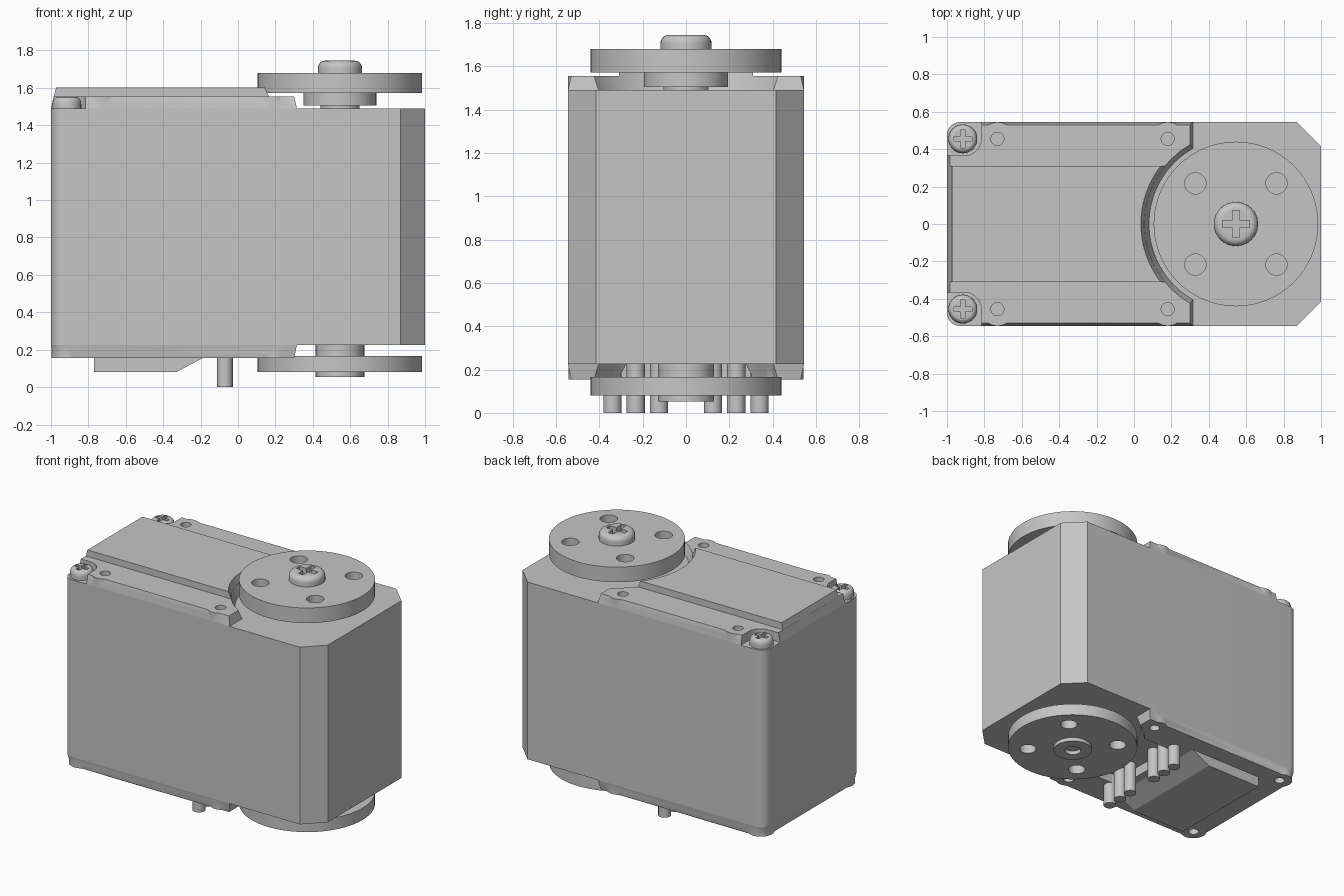
import bpy
import bmesh
from math import sin, cos, acos, pi, radians

if "Cube" in bpy.data.objects:
    bpy.data.objects.remove(bpy.data.objects["Cube"])

grey = bpy.data.materials.new("housing grey")
grey.use_nodes = True
COLOUR = (0.56, 0.56, 0.56, 1)
grey.diffuse_color = COLOUR
grey.node_tree.nodes["Principled BSDF"].inputs["Base Color"].default_value = COLOUR

AXIS = 0.545      # x of the output shaft
SIDE = 0.545      # half width of the case
EDGE = 0.315      # x where the cover plates end
HOLE_Y = 0.455    # y of the cover screws and pilot holes


def finish(name, bm):
    bmesh.ops.recalc_face_normals(bm, faces=bm.faces)
    mesh = bpy.data.meshes.new(name)
    bm.to_mesh(mesh)
    bm.free()
    mesh.materials.append(grey)
    obj = bpy.data.objects.new(name, mesh)
    bpy.context.collection.objects.link(obj)
    return obj


def loft(name, *sections):
    """Solid through matching outlines, each given as (outline, z)."""
    bm = bmesh.new()
    rings = [[bm.verts.new((x, y, z)) for x, y in pts] for pts, z in sections]
    for low, high in zip(rings, rings[1:]):
        for i in range(len(low)):
            bm.faces.new((low[i - 1], low[i], high[i], high[i - 1]))
    bm.faces.new(rings[0])
    bm.faces.new(rings[-1])
    return finish(name, bm)


def arc(x, y, r, a, b, n):
    return [(x + r * cos(radians(a + (b - a) * i / n)),
             y + r * sin(radians(a + (b - a) * i / n))) for i in range(n + 1)]


def cylinder(name, x, y, r, z0, z1, n=32):
    ring = arc(x, y, r, 0, 360, n)[:-1]
    return loft(name, (ring, z0), (ring, z1))


def box(name, x0, x1, y0, y1, z0, z1):
    ring = [(x0, y0), (x1, y0), (x1, y1), (x0, y1)]
    return loft(name, (ring, z0), (ring, z1))


def combine(obj, operation, tools):
    """Boolean each tool into obj, then discard the tool."""
    for tool in tools:
        mod = obj.modifiers.new("bool", "BOOLEAN")
        mod.operation, mod.object, mod.solver = operation, tool, "EXACT"
        bpy.context.view_layer.objects.active = obj
        bpy.ops.object.modifier_apply(modifier=mod.name)
        bpy.data.objects.remove(tool)


def smooth(obj):
    bpy.ops.object.select_all(action="DESELECT")
    obj.select_set(True)
    bpy.context.view_layer.objects.active = obj
    bpy.ops.object.shade_smooth_by_angle(angle=radians(30))


def back_corners(inset, side=SIDE, r=0.07):
    """Rounded corners at the -x end, running from +y to -y."""
    x, y = -1 + inset + r, side - inset - r
    return arc(x, y, r, 90, 180, 8) + arc(x, -y, r, 180, 270, 8)


def plate_outline(inset, bite):
    """Cover plate with a round bite left clear for the output disc."""
    end = EDGE - inset
    a = 180 / pi * acos((AXIS - end) / bite)
    return (arc(AXIS, 0, bite, 180 + a, 180 - a, 32) + [(end, SIDE - inset)]
            + back_corners(inset) + [(end, inset - SIDE)])


def screw(name, x, y, r, z0, z1):
    """Domed cross-head screw."""
    h = z1 - z0
    sections = [(r, z0)]
    for i in range(7):
        t = pi / 2 * i / 6
        sections.append((r * (0.68 + 0.32 * cos(t)), z0 + h * (0.4 + 0.6 * sin(t))))
    head = loft(name, *[(arc(x, y, s, 0, 360, 32)[:-1], z) for s, z in sections])
    long, thin = r * 0.62, r * 0.16
    combine(head, "DIFFERENCE", [
        box("slot", x - long, x + long, y - thin, y + thin, z1 - 0.6 * h, z1 + h),
        box("slot", x - thin, x + thin, y - long, y + long, z1 - 0.6 * h, z1 + h)])
    smooth(head)


def bolt_holes(z0, z1):
    return [cylinder("hole", AXIS + sx * 0.217, sy * 0.217, 0.057, z0, z1)
            for sx in (-1, 1) for sy in (-1, 1)]


# Main case: rounded at one end, chamfered at the other
case_ring = back_corners(0) + [(0.87, -SIDE), (1, -0.415), (1, 0.415), (0.87, SIDE)]
smooth(loft("main_case", (case_ring, 0.225), (case_ring, 1.49)))

# Top cover with raised bosses, screw pockets and pilot holes
top = loft("top_cover", (plate_outline(0, 0.465), 1.49), (plate_outline(0.015, 0.49), 1.555))
spots = [(x, s * HOLE_Y) for x in (-0.73, 0.18) for s in (-1, 1)]
combine(top, "UNION", [cylinder("boss", x, y, 0.09, 1.49, 1.555) for x, y in spots])
pocket = [(-1.1, 0.365), (-0.91, 0.365)] + arc(-0.91, 0.46, 0.095, -90, 0, 8)[1:] \
    + [(-0.815, 0.6), (-1.1, 0.6)]
cuts = []
for s in (-1, 1):
    ring = [(x, s * y) for x, y in pocket]
    cuts.append(loft("pocket", (ring, 1.4), (ring, 1.7)))
cuts += [cylinder("pilot", x, y, 0.035, 1.5, 1.7, 24) for x, y in spots]
combine(top, "DIFFERENCE", cuts)
smooth(top)


# Raised centre panel on the top cover
def panel_outline(back, bite, half):
    a = 180 / pi * math_asin(half / bite)
    return arc(AXIS, 0, bite, 180 + a, 180 - a, 24) + [(back, half), (back, -half)]


def math_asin(v):
    return pi / 2 - acos(v)


smooth(loft("top_panel", (panel_outline(-0.985, 0.49, 0.31), 1.553),
            (panel_outline(-0.972, 0.508, 0.31), 1.602)))

# Bottom cover with corner bosses, screw holes and a recess for the pins
bottom = loft("bottom_cover", (plate_outline(0.015, 0.49), 0.155), (plate_outline(0, 0.465), 0.225))
corners = [(x, s * HOLE_Y) for x in (-0.91, 0.2) for s in (-1, 1)]
combine(bottom, "UNION", [cylinder("boss", x, y, 0.088, 0.155, 0.225) for x, y in corners])
combine(bottom, "DIFFERENCE",
        [box("recess", -0.13, 0.17, -0.3, 0.3, 0.1, 0.3)]
        + [cylinder("pilot", x, y, 0.035, 0.1, 0.21, 24) for x, y in corners])
smooth(bottom)

# Wedge block under the case, sloping up towards the pins
block = box("bottom_block", -0.77, -0.18, -0.4, 0.4, 0.08, 0.16)
for v in block.data.vertices:
    if v.co.x > -0.5 and v.co.z < 0.1:
        v.co.x = -0.33

# Two rows of three connector pins
for s, side in ((1, "left"), (-1, "right")):
    for i, y in enumerate((0.125, 0.232, 0.34)):
        smooth(cylinder(f"{side}_pin_{i + 1}", -0.07, s * y, 0.042, 0, 0.23, 24))

# Output shaft, hub, drive disc and screw on top
smooth(cylinder("output_shaft", AXIS, 0, 0.105, 1.48, 1.51))
smooth(cylinder("output_hub", AXIS, 0, 0.195, 1.505, 1.575, 48))
disc = cylinder("output_disc", AXIS, 0, 0.44, 1.572, 1.68, 64)
combine(disc, "DIFFERENCE", bolt_holes(1.5, 1.8))
smooth(disc)
screw("output_screw", AXIS, 0, 0.118, 1.68, 1.745)

# Idler disc and bored hub underneath
idler = cylinder("idler_disc", AXIS, 0, 0.44, 0.08, 0.165, 64)
combine(idler, "DIFFERENCE", bolt_holes(0, 0.2))
smooth(idler)
hub = cylinder("idler_hub", AXIS, 0, 0.13, 0.053, 0.23)
combine(hub, "DIFFERENCE", [cylinder("bore", AXIS, 0, 0.055, 0, 0.15)])
smooth(hub)

# Cover screws in the corner pockets
for s, side in ((1, "left"), (-1, "right")):
    screw(f"{side}_cover_screw", -0.915, s * HOLE_Y, 0.077, 1.49, 1.55)
